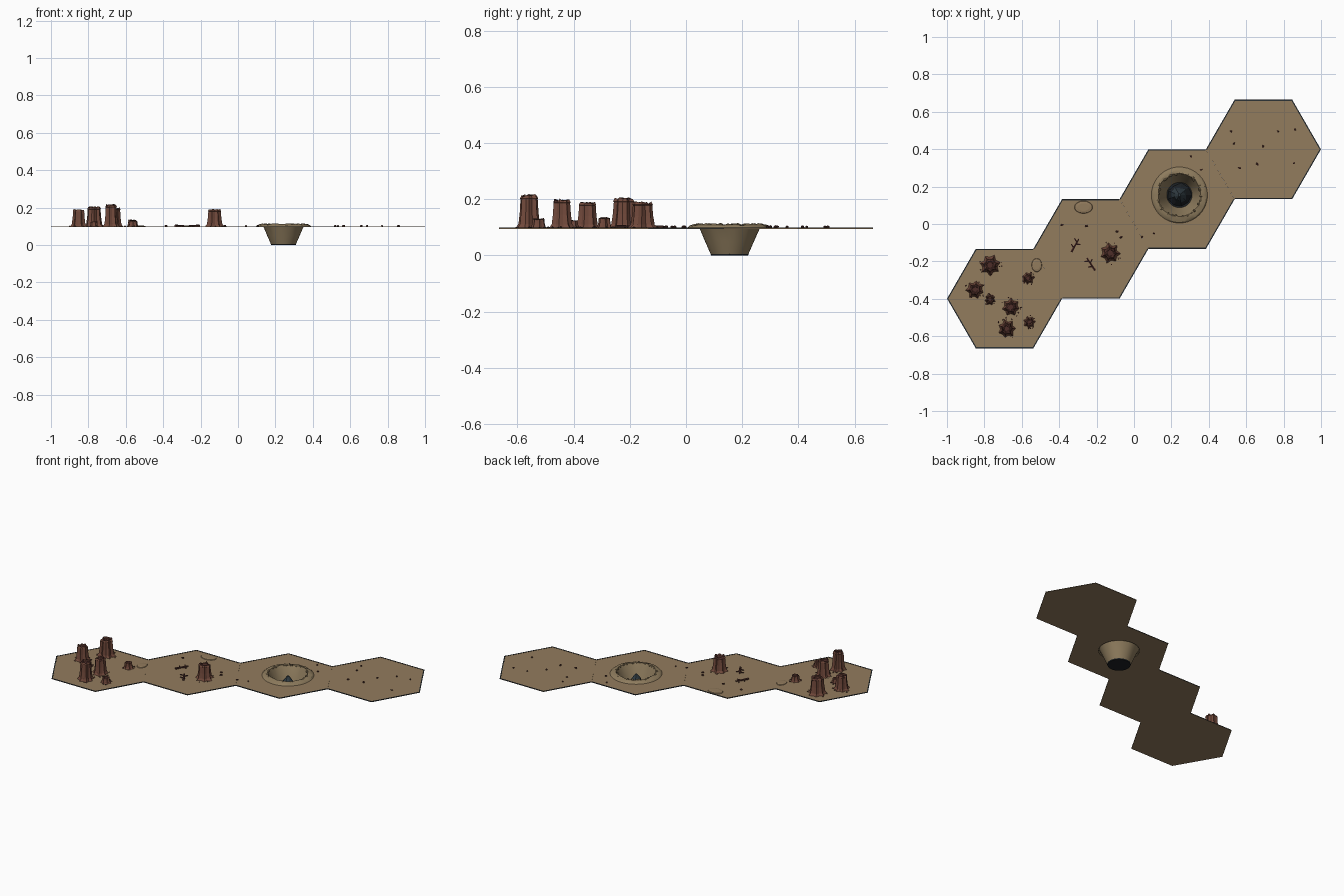
import bpy, bmesh, math, random
from mathutils import Vector, Matrix

if "Cube" in bpy.data.objects:
    bpy.data.objects.remove(bpy.data.objects["Cube"])

random.seed(4)
G = 0.098                      # ground level
CRATER = Vector((0.243, 0.155))


def material(name, rgb):
    m = bpy.data.materials.new(name)
    m.diffuse_color = (*rgb, 1)
    m.use_nodes = True
    m.node_tree.nodes["Principled BSDF"].inputs["Base Color"].default_value = m.diffuse_color
    return m


SAND = material("sand", (0.29, 0.20, 0.11))
SLATE = material("dark_slate", (0.025, 0.032, 0.036))
RED = material("red_rock", (0.17, 0.068, 0.045))
DARKRED = material("dark_red_rock", (0.075, 0.027, 0.022))
PALE = material("crater_sand", (0.27, 0.20, 0.11))
BLACK = material("charcoal", (0.012, 0.015, 0.018))
BLUE = material("blue_grey_rock", (0.03, 0.045, 0.055))


def finish(name, bm, *mats, smooth=False):
    bmesh.ops.recalc_face_normals(bm, faces=bm.faces)
    me = bpy.data.meshes.new(name)
    bm.to_mesh(me)
    bm.free()
    for m in mats:
        me.materials.append(m)
    for p in me.polygons:
        p.use_smooth = smooth
    ob = bpy.data.objects.new(name, me)
    bpy.context.collection.objects.link(ob)
    return ob


def loft(bm, rings, cap_bottom=True, cap_top=True, mat=0, top_mat=0):
    """Skin a stack of equal-length point rings."""
    vs = [[bm.verts.new(p) for p in r] for r in rings]
    n = len(vs[0])
    for a, b in zip(vs, vs[1:]):
        for i in range(n):
            bm.faces.new((a[i], a[(i + 1) % n], b[(i + 1) % n], b[i])).material_index = mat
    if cap_bottom:
        bm.faces.new(vs[0][::-1]).material_index = mat
    if cap_top:
        bm.faces.new(vs[-1]).material_index = top_mat


def circle(c, r, z, n=32, wobble=0, zwob=0):
    out = []
    for i in range(n):
        a = math.tau * i / n
        k = r * (1 + random.uniform(-wobble, wobble))
        out.append((c[0] + k * math.cos(a), c[1] + k * math.sin(a),
                    z + random.uniform(-zwob, zwob)))
    return out


def pebble(bm, x, y, z, s):
    m = (Matrix.Translation((x, y, z)) @ Matrix.Rotation(random.random() * 6, 4, 'Z')
         @ Matrix.Diagonal((s, s * 0.7, s * 0.6, 1)))
    bmesh.ops.create_icosphere(bm, subdivisions=1, radius=1, matrix=m)


# Ground: four hexagonal tiles, the third opened for the crater
for k in range(4):
    cx, cy = 0.4613 * (k - 1.5), 0.266 * (k - 1.5)
    hexa = [Vector((cx + 0.3075 * math.cos(math.pi / 3 * i),
                    cy + 0.266 / 0.866 * math.sin(math.pi / 3 * i))) for i in range(6)]
    bm = bmesh.new()
    if k == 2:
        # sample both outlines at matching bearings from the crater centre
        angs = [math.tau * i / 48 for i in range(48)]
        angs += [math.atan2(*(p - CRATER).yx) % math.tau for p in hexa]
        outer, inner = [], []
        for a in sorted(angs):
            d = Vector((math.cos(a), math.sin(a)))
            t = 9
            for i in range(6):
                n = Vector((math.cos(math.pi / 3 * (i + .5)), math.sin(math.pi / 3 * (i + .5))))
                if d.dot(n) > 1e-6:
                    t = min(t, (0.266 - (CRATER - Vector((cx, cy))).dot(n)) / d.dot(n))
            outer.append(CRATER + d * t)
            inner.append(CRATER + d * 0.118)
        rings = [[(*p, z) for p in ring] for ring, z in
                 ((inner, G), (outer, G), (outer, G - .003), (inner, G - .003))]
        loft(bm, rings, False, False)
    else:
        loft(bm, [[(*p, G - .003) for p in hexa], [(*p, G) for p in hexa]])
    finish("ground_tile", bm, SAND)
    # Dark border along the outside edges only
    shared = ([0] if k < 3 else []) + ([3] if k > 0 else [])
    bm = bmesh.new()
    c = Vector((cx, cy))
    for i in range(6):
        if i in shared:
            continue
        a, b = hexa[i], hexa[(i + 1) % 6]
        quad = (a, b, c + (b - c) * .977, c + (a - c) * .977)
        loft(bm, [[(*p, G - .0025) for p in quad], [(*p, G + .0012) for p in quad]])
    finish("tile_border", bm, SLATE)

# Crater: raised lip running down into a funnel
bm = bmesh.new()
prof = [(.150, G, 0, 0), (.143, G + .007, .01, .001), (.128, G + .012, .015, .002),
        (.115, G + .013, .03, .004), (.106, G - .004, .01, 0), (.087, .05, 0, 0), (.066, .002, 0, 0)]
loft(bm, [circle(CRATER, r, z, 40, w, zw) for r, z, w, zw in prof], False, False)
finish("crater", bm, PALE, smooth=True)
bpy.context.view_layer.objects.active = bpy.data.objects["crater"]
bpy.data.objects["crater"].select_set(True)
bpy.ops.object.shade_smooth_by_angle(angle=math.radians(25))

bm = bmesh.new()
loft(bm, [circle(CRATER, .066, 0, 40), circle(CRATER, .068, .006, 40)])
finish("crater_floor", bm, BLACK)

# Rim stones
bm = bmesh.new()
for i in range(26):
    a = math.tau * i / 26 + random.uniform(-.08, .08)
    r = random.uniform(.108, .12)
    pebble(bm, CRATER.x + r * math.cos(a), CRATER.y + r * math.sin(a), G + .011,
           random.uniform(.007, .012))
finish("crater_rim_stones", bm, PALE)

# Jagged rock standing in the crater
bm = bmesh.new()
loft(bm, [circle(CRATER, r, z, 9, .15, zw) for r, z, zw in
          ((.06, .004, 0), (.042, .03, .006), (.028, .065, .006), (.007, .092, .002))], mat=0)
for f in bm.faces:
    f.material_index = int(f.calc_center_median().z > .03)
finish("crater_spike", bm, BLACK, BLUE)

# Fluted buttes: x, y, base radius, top height
buttes = [(-.77, -.22, .050, .208), (-.85, -.35, .043, .193), (-.77, -.405, .026, .128),
          (-.658, -.444, .042, .203), (-.68, -.56, .044, .220), (-.56, -.525, .030, .133),
          (-.567, -.29, .030, .138), (-.128, -.155, .048, .194)]
for x, y, R, top in buttes:
    bm = bmesh.new()
    h, turn, n = top - G, random.random(), 14
    spread = [random.uniform(.93, 1.05) for _ in range(n)]

    def flute(k, t, zw=0, flut=.12):
        ring = []
        for i in range(n):
            a = turn + math.tau * i / n
            r = R * k * spread[i] * (1 + (flut if i % 2 else -flut))
            ring.append((x + r * math.cos(a), y + r * math.sin(a),
                         G + h * t - random.uniform(0, zw)))
        return ring
    # skirt, shaft, ragged crown and sunken top
    loft(bm, [flute(.98, 0, 0, .16), flute(.80, .12), flute(.70, .45), flute(.64, .84),
              flute(.68, .86), flute(.58, 1, .014), flute(.40, .99, .01), flute(.34, .90)],
         top_mat=1)
    bm.normal_update()
    for f in bm.faces:
        c = f.calc_center_median()
        if c.z > G + h * .86 and abs(f.normal.z) > .6 or c.z < G + h * .06 and R < .035:
            f.material_index = 1
    finish("butte", bm, RED, DARKRED)
    # Rubble round the foot
    bm = bmesh.new()
    for _ in range(7):
        a, r = random.uniform(0, math.tau), R * random.uniform(1.0, 1.35)
        pebble(bm, x + r * math.cos(a), y + r * math.sin(a), G + .002, random.uniform(.003, .006))
    finish("butte_rubble", bm, DARKRED)

# Low sand mounds
for x, y, rx, ry in ((-.27, .09, .05, .034), (-.52, -.22, .028, .037)):
    bm = bmesh.new()
    loft(bm, [[(x + rx * k * math.cos(math.tau * i / 24), y + ry * k * math.sin(math.tau * i / 24), G + z)
               for i in range(24)] for k, z in ((1, -.001), (.93, .003), (.6, .005))])
    finish("sand_mound", bm, SAND)


# Dead branches lying on the sand
def stick(bm, a, b, r):
    d = Vector((b[0] - a[0], b[1] - a[1], 0))
    m = (Matrix.Translation(((a[0] + b[0]) / 2, (a[1] + b[1]) / 2, G + .004))
         @ d.to_track_quat('Z', 'Y').to_matrix().to_4x4())
    bmesh.ops.create_cone(bm, cap_ends=True, segments=6, radius1=r, radius2=r * .6,
                          depth=d.length, matrix=m)


for x, y, ang in ((-.315, -.115, 1.05), (-.23, -.215, 2.15)):
    bm = bmesh.new()
    u, v = Vector((math.cos(ang), math.sin(ang))), Vector((-math.sin(ang), math.cos(ang)))
    c = Vector((x, y))
    stick(bm, c - u * .04, c + u * .04, .007)
    for t, s in ((-.015, 1), (.008, -1), (.02, 1)):
        stick(bm, c + u * t, c + u * (t + .012) + v * s * .022, .005)
    finish("dead_branch", bm, DARKRED)

# Scattered pebbles
spots = [(.52, .495), (.535, .43), (.69, .415), (.77, .495), (.86, .505), (.66, .32), (.565, .30),
         (.855, .325), (.305, .36), (.36, .29), (-.385, -.005), (-.255, -.01), (-.09, -.04),
         (-.07, -.07), (.043, -.07), (.107, -.05)]
bm = bmesh.new()
for x, y in spots:
    pebble(bm, x, y, G + .004, random.uniform(.007, .010))
finish("pebbles", bm, DARKRED)
